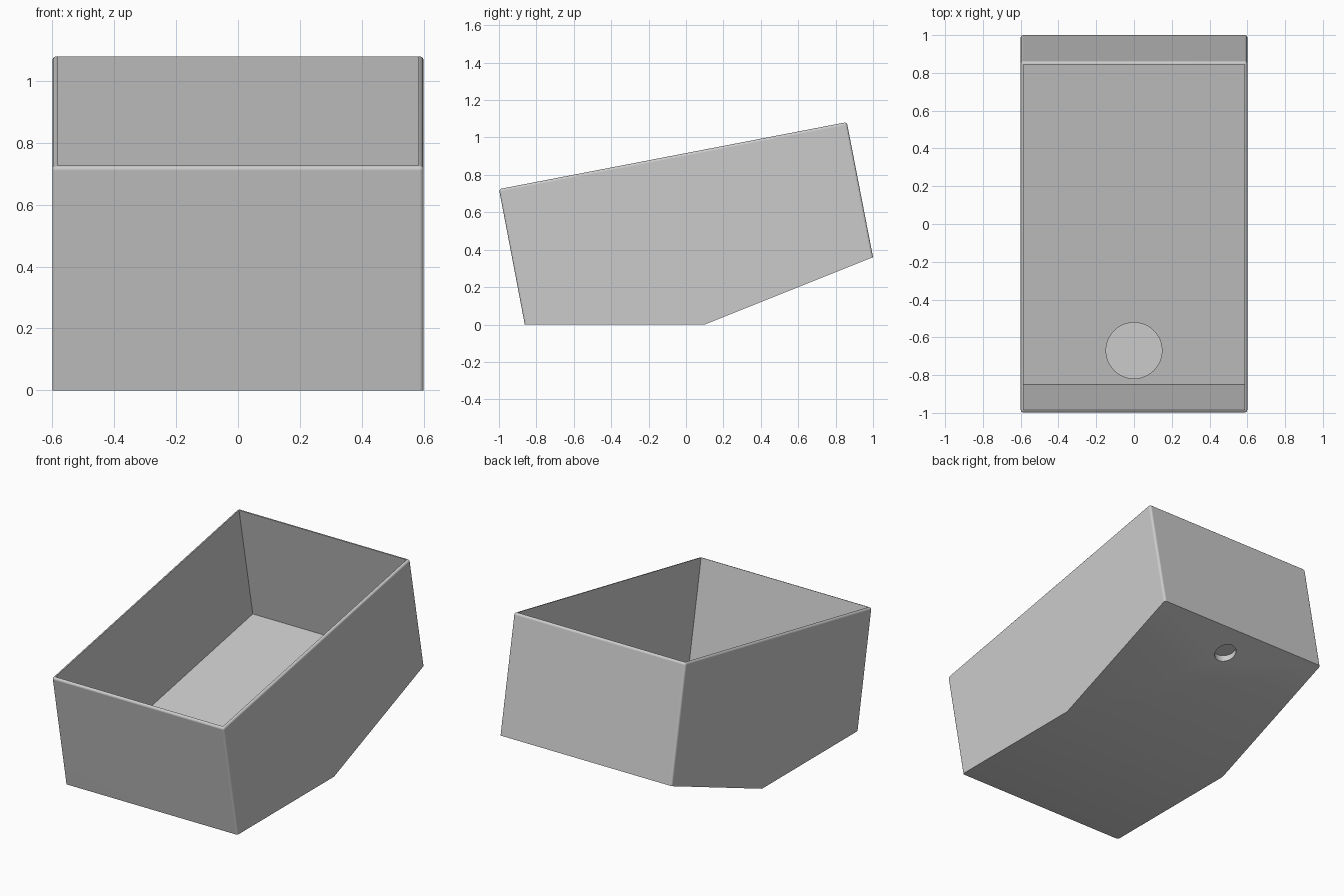
import bpy, bmesh
from mathutils import Vector, Matrix

if "Cube" in bpy.data.objects:
    bpy.data.objects.remove(bpy.data.objects["Cube"])

W = 0.6        # half width
T = 0.016      # wall and floor thickness
TOP_F, BOT_F = Vector((-1.0, 0.724)), Vector((-0.862, 0.0))
CREASE, BOT_B = Vector((0.1, 0.0)), Vector((1.0, 0.36))
TOP_B = Vector((0.86, 1.082))

grey = bpy.data.materials.new("plain grey")
grey.diffuse_color = (0.6, 0.6, 0.6, 1)
grey.use_nodes = True
grey.node_tree.nodes["Principled BSDF"].inputs["Base Color"].default_value = grey.diffuse_color


def make_object(name, bm):
    bmesh.ops.recalc_face_normals(bm, faces=bm.faces[:])
    me = bpy.data.meshes.new(name)
    bm.to_mesh(me)
    bm.free()
    me.materials.append(grey)
    ob = bpy.data.objects.new(name, me)
    bpy.context.collection.objects.link(ob)
    return ob


def extrude_profile(profile, half):
    """Side profile (y, z) extruded across x."""
    bm = bmesh.new()
    face = bm.faces.new([bm.verts.new((-half, p[0], p[1])) for p in profile])
    new = bmesh.ops.extrude_face_region(bm, geom=[face])["geom"]
    bmesh.ops.translate(bm, vec=(2 * half, 0, 0),
                        verts=[v for v in new if isinstance(v, bmesh.types.BMVert)])
    bmesh.ops.recalc_face_normals(bm, faces=bm.faces[:])
    return bm


def cylinder(name, radius, start, axis, depth):
    bm = bmesh.new()
    rot = Vector((0, 0, 1)).rotation_difference(axis).to_matrix().to_4x4()
    mat = Matrix.Translation(start + axis * depth / 2) @ rot
    bmesh.ops.create_cone(bm, cap_ends=True, segments=48, radius1=radius,
                          radius2=radius, depth=depth, matrix=mat)
    return make_object(name, bm)


# Outer body with rounded rim and rounded upright corners
bm = extrude_profile([TOP_F, BOT_F, CREASE, BOT_B, TOP_B], W)


def on_line(e, pts):
    return all(min((Vector(v.co.yz) - p).length for p in pts) < 1e-4 for v in e.verts)


soft = [e for e in bm.edges if any(on_line(e, pair) for pair in
        ((TOP_F, TOP_B), (TOP_F, BOT_F), (TOP_B, BOT_B)))
        and not on_line(e, (BOT_F,)) and not on_line(e, (BOT_B,))]
bmesh.ops.bevel(bm, geom=soft, offset=0.014, segments=4, profile=0.5, affect='EDGES')
body = make_object("tilted_box", bm)

# Box axes: along the floor and square to it
along = (BOT_B - BOT_F).normalized()
up = Vector((-along.y, along.x))
in_f, in_b = BOT_F + (along + up) * T, BOT_B + (up - along) * T
cavity = make_object("cavity_cutter", extrude_profile(
    [in_f, in_b, TOP_B - along * T + up * 0.1, TOP_F + along * T + up * 0.1], W - T))

# Round sump with a level bottom in the front of the floor
sump = cylinder("sump_cutter", 0.148, Vector((0, -0.67, T)), Vector((0, 0, 1)), 0.15)

# Small blind hole under the rear slope, ending below the floor
slope = (CREASE - BOT_B).normalized()
hole_at = BOT_B + slope * 0.172
top = (hole_at - BOT_B).dot(up)
hole = cylinder("rear_hole_cutter", 0.065,
                Vector((0, *(hole_at - up * (top + 0.001)))),
                Vector((0, -up.x, -up.y)), 0.2)

bpy.context.view_layer.objects.active = body
body.select_set(True)
for cutter in (cavity, sump, hole):
    mod = body.modifiers.new(cutter.name, 'BOOLEAN')
    mod.operation, mod.solver, mod.object = 'DIFFERENCE', 'EXACT', cutter
    bpy.ops.object.modifier_apply(modifier=mod.name)
    bpy.data.objects.remove(cutter)

bpy.ops.object.select_all(action='DESELECT')
body.select_set(True)
bpy.ops.object.shade_smooth_by_angle()
wn = body.modifiers.new("even_shading", 'WEIGHTED_NORMAL')
wn.keep_sharp = True
